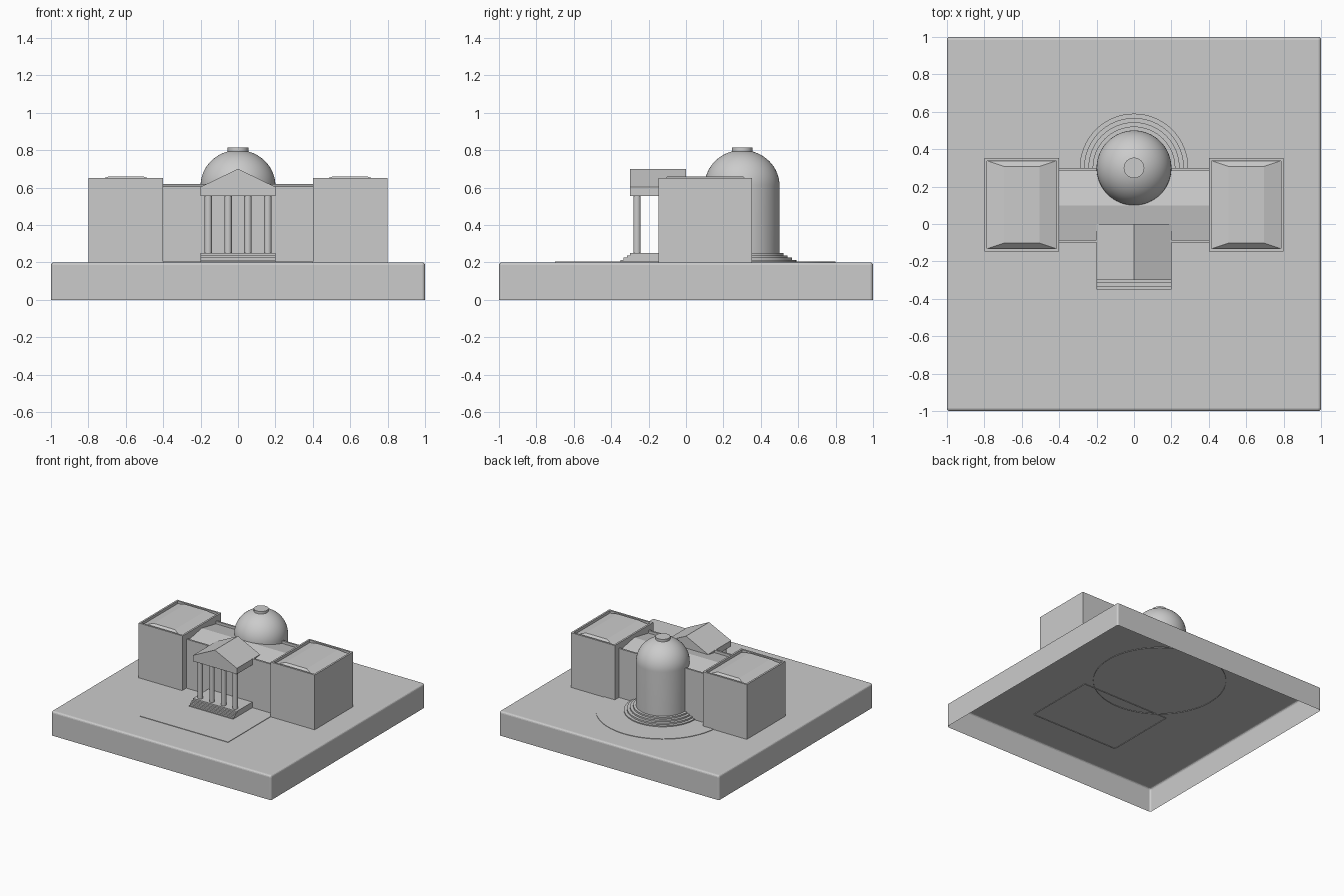
import bpy, bmesh
from math import sin, cos, pi, radians

if "Cube" in bpy.data.objects:
    bpy.data.objects.remove(bpy.data.objects["Cube"])


def make(name, bm, smooth=False):
    bmesh.ops.remove_doubles(bm, verts=bm.verts, dist=1e-5)
    bmesh.ops.recalc_face_normals(bm, faces=bm.faces)
    me = bpy.data.meshes.new(name)
    bm.to_mesh(me)
    bm.free()
    ob = bpy.data.objects.new(name, me)
    bpy.context.collection.objects.link(ob)
    if smooth:
        bpy.ops.object.select_all(action='DESELECT')
        ob.select_set(True)
        bpy.context.view_layer.objects.active = ob
        bpy.ops.object.shade_smooth_by_angle(angle=radians(30))
    return ob


def loft(name, cx, cy, loops):
    """Stack of rectangles (half x, half y, z): open bottom, capped top."""
    bm = bmesh.new()
    rings = [[bm.verts.new((cx + sx * hx, cy + sy * hy, z))
              for sx, sy in ((-1, -1), (1, -1), (1, 1), (-1, 1))] for hx, hy, z in loops]
    for a, b in zip(rings, rings[1:]):
        for i in range(4):
            j = (i + 1) % 4
            bm.faces.new((a[i], a[j], b[j], b[i]))
    if loops[-1][1] > 0:
        bm.faces.new(rings[-1])
    return make(name, bm)


def prism(name, a, b):
    """Closed solid between two matching outlines."""
    bm = bmesh.new()
    va = [bm.verts.new(p) for p in a]
    vb = [bm.verts.new(p) for p in b]
    n = len(a)
    bm.faces.new(va)
    bm.faces.new(vb)
    for i in range(n):
        j = (i + 1) % n
        bm.faces.new((va[i], va[j], vb[j], vb[i]))
    return make(name, bm)


def lathe(name, cx, cy, profile, sides=64):
    """Revolve (radius, z) points around a vertical axis."""
    bm = bmesh.new()
    rings = [[bm.verts.new((cx + r * cos(2 * pi * i / sides), cy + r * sin(2 * pi * i / sides), z))
              for i in range(sides)] for r, z in profile]
    for a, b in zip(rings, rings[1:]):
        for i in range(sides):
            j = (i + 1) % sides
            bm.faces.new((a[i], a[j], b[j], b[i]))
    bm.faces.new(rings[-1])
    return make(name, bm, True)


# ground slab, open underneath, rounded upper and corner edges
slab = loft("ground_slab", 0, 0, [(1, 1, 0), (1, 1, 0.2)])
bev = slab.modifiers.new("round", 'BEVEL')
bev.width = 0.015
bev.segments = 3

# thin paving: front court and round rear court
loft("front_court", 0, -0.4, [(0.4, 0.3, 0.195), (0.4, 0.3, 0.204)])
lathe("rear_court", 0, 0.3, [(0.5, 0.195), (0.5, 0.204)])

# side wings with parapet and low hipped roof
for side, sx in (("left", -1), ("right", 1)):
    loft(side + "_wing", sx * 0.6, 0.103, [
        (0.2, 0.25, 0.2), (0.2, 0.25, 0.65), (0.185, 0.235, 0.65),
        (0.185, 0.235, 0.628), (0.095, 0.205, 0.658)])

# central hall with parapet and gabled roof
loft("central_hall", 0, 0.1, [
    (0.4, 0.2, 0.2), (0.4, 0.2, 0.606), (0.4, 0.185, 0.606),
    (0.4, 0.185, 0.585), (0.4, 0, 0.62)])

# rotunda: drum and dome, stepped skirt, cap
dome = [(0.2 * cos(t * pi / 40), 0.61 + 0.19 * sin(t * pi / 40)) for t in range(20)]
lathe("rotunda", 0, 0.3, [(0.2, 0.2)] + dome + [(0.004, 0.8)])
skirt = []
for i in range(4):
    r = 0.29 - 0.023 * i
    skirt += [(r, 0.2 + 0.0125 * i), (r, 0.2125 + 0.0125 * i)]
lathe("rotunda_steps", 0, 0.3, skirt)
lathe("dome_cap", 0, 0.3, [(0.055, 0.78), (0.055, 0.813)], 32)

# portico podium with front steps
steps = [(-0.05, 0.2)]
for i in range(4):
    y = -0.35 + i * 0.0167
    steps += [(y, 0.2 + 0.0125 * i), (y, 0.2125 + 0.0125 * i)]
steps.append((-0.05, 0.25))
prism("portico_steps", [(-0.2, y, z) for y, z in steps], [(0.2, y, z) for y, z in steps])

# columns
for i in range(4):
    lathe("column_%d" % (i + 1), -0.159 + i * 0.106, -0.262, [(0.02, 0.245), (0.02, 0.56)], 24)

# beam and pediment roof
beam = [(-0.2, 0.555), (0.2, 0.555), (0.2, 0.603), (-0.2, 0.603)]
prism("portico_beam", [(x, -0.3, z) for x, z in beam], [(x, 0, z) for x, z in beam])
gable = [(-0.2, 0.603), (0.2, 0.603), (0, 0.7)]
prism("portico_roof", [(x, -0.3, z) for x, z in gable], [(x, 0, z) for x, z in gable])
